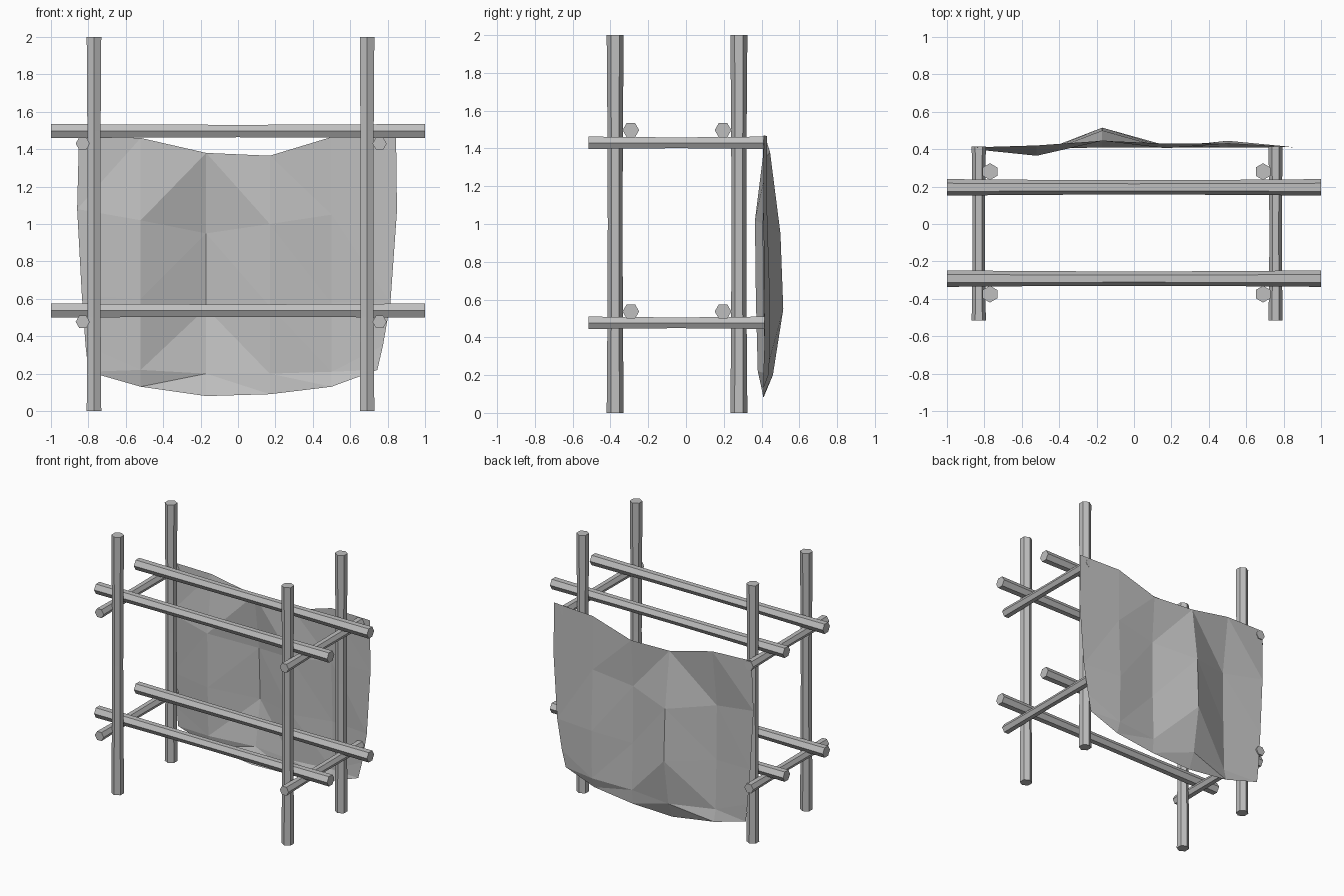
import bpy, bmesh, math
from mathutils import Vector

cube = bpy.data.objects.get("Cube")
if cube:
    bpy.data.objects.remove(cube, do_unlink=True)

# Single matte grey for every part
grey = bpy.data.materials.new("plain_grey")
grey.use_nodes = True
colour = (0.52, 0.52, 0.52, 1.0)
grey.diffuse_color = colour
grey.node_tree.nodes["Principled BSDF"].inputs["Base Color"].default_value = colour


def finish(bm, name, closed):
    """Turn a bmesh into a flat-shaded object."""
    if closed:
        bmesh.ops.recalc_face_normals(bm, faces=bm.faces[:])
    mesh = bpy.data.meshes.new(name)
    bm.to_mesh(mesh)
    bm.free()
    mesh.materials.append(grey)
    obj = bpy.data.objects.new(name, mesh)
    bpy.context.collection.objects.link(obj)
    return obj


def pole(name, start, end, radius, corner):
    """Six-sided pole, slightly waisted, with one edge facing 'corner'."""
    start, end, u = Vector(start), Vector(end), Vector(corner)
    v = (end - start).normalized().cross(u)
    bm = bmesh.new()
    rings = []
    for t, scale in ((0, 1), (0.25, 0.91), (0.5, 0.87), (0.75, 0.91), (1, 1)):
        centre = start.lerp(end, t)
        ring = []
        for i in range(6):
            a = math.tau * i / 6
            offset = (u * math.cos(a) + v * math.sin(a)) * radius * scale
            ring.append(bm.verts.new(centre + offset))
        rings.append(ring)
    for low, high in zip(rings, rings[1:]):
        for i in range(6):
            j = (i + 1) % 6
            bm.faces.new((low[i], low[j], high[j], high[i]))
    bm.faces.new(rings[0])
    bm.faces.new(rings[-1])
    return finish(bm, name, True)


X, Y = (1, 0, 0), (0, 1, 0)

# Four upright posts
for side, x in (("right", -0.77), ("left", 0.69)):
    for place, y in (("front", -0.375), ("back", 0.28)):
        pole(f"{place}_{side}_post", (x, y, 0), (x, y, 2), 0.045, Y)

# Long rails across the width
for level, z in (("lower", 0.537), ("upper", 1.497)):
    for place, y in (("front", -0.292), ("back", 0.196)):
        pole(f"{level}_{place}_rail", (-1, y, z), (1, y, z), 0.044, Y)

# Short crossbars joining front and back
for level, z in (("lower", 0.477), ("upper", 1.43)):
    for side, x in (("right", -0.83), ("left", 0.757)):
        pole(f"{level}_{side}_crossbar", (x, -0.515, z), (x, 0.415, z), 0.038, X)

# Hanging cloth: each row gives outer edges, depths and heights in hundredths
columns = (-52, -17, 17, 50)
rows = (
    ((-85, 84.5), (41, 42, 44.5, 43, 43, 41), (147, 146, 138, 136.5, 146.5, 147)),
    ((-86, 85), (40, 36.5, 50, 40.5, 43, 41), (108, 102, 95, 100, 105, 107)),
    ((-83.5, 81.5), (40.5, 37, 51.5, 41, 44.5, 41.5), (62, 60, 55, 56, 58, 58)),
    ((-81.5, 77.5), (41, 38, 46, 42, 44, 41.5), (35, 22, 20, 20, 21, 35)),
    ((-80, 74.5), (41, 40, 41, 41, 41, 41), (21, 13, 8, 9, 13, 22)),
)
bm = bmesh.new()
grid = []
for (left, right), depths, heights in rows:
    xs = (left, *columns, right)
    grid.append([bm.verts.new(Vector(p) / 100) for p in zip(xs, depths, heights)])
for top, low in zip(grid, grid[1:]):
    for i in range(5):
        a, b, c, d = top[i], low[i], low[i + 1], top[i + 1]
        # Folds lean towards the central ridge
        if i < 2:
            bm.faces.new((a, b, d))
            bm.faces.new((b, c, d))
        else:
            bm.faces.new((a, b, c))
            bm.faces.new((a, c, d))
finish(bm, "hanging_cloth", False)
